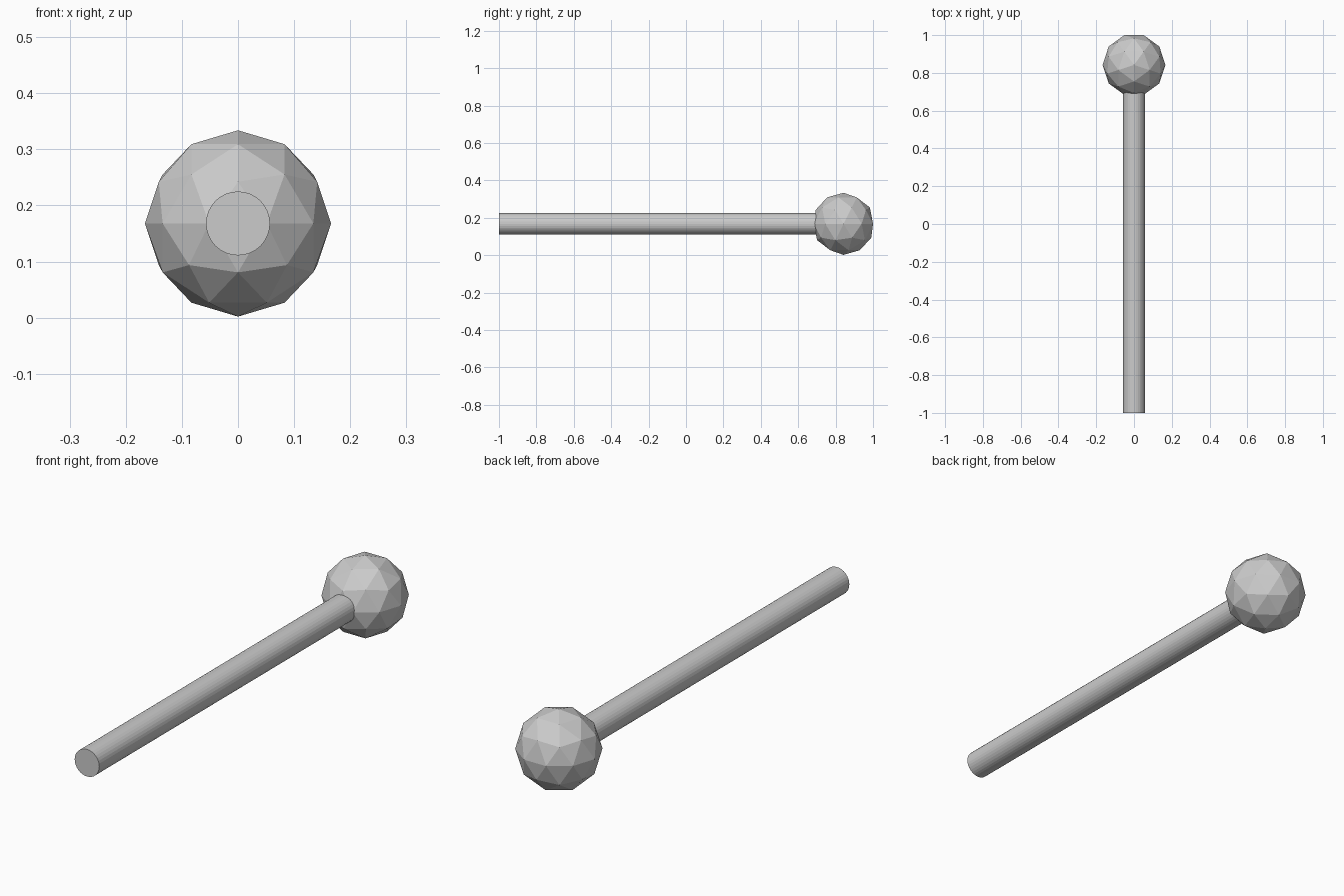
import bpy
from math import radians

if "Cube" in bpy.data.objects:
    bpy.data.objects.remove(bpy.data.objects["Cube"])

AXIS_Z = 0.168      # height of the shared centre line
BALL_Y = 0.842
BALL_R = 0.166

# Faceted ball at the back end
bpy.ops.mesh.primitive_ico_sphere_add(subdivisions=2, radius=BALL_R,
                                      location=(0, BALL_Y, AXIS_Z),
                                      rotation=(0, 0, radians(-90)))
bpy.context.object.name = "ball_head"

# Long round handle, its far end buried in the ball
start, end = -1.0, BALL_Y
bpy.ops.mesh.primitive_cylinder_add(vertices=32, radius=0.057, depth=end - start,
                                    location=(0, (start + end) / 2, AXIS_Z),
                                    rotation=(radians(90), 0, 0))
bpy.context.object.name = "handle"
